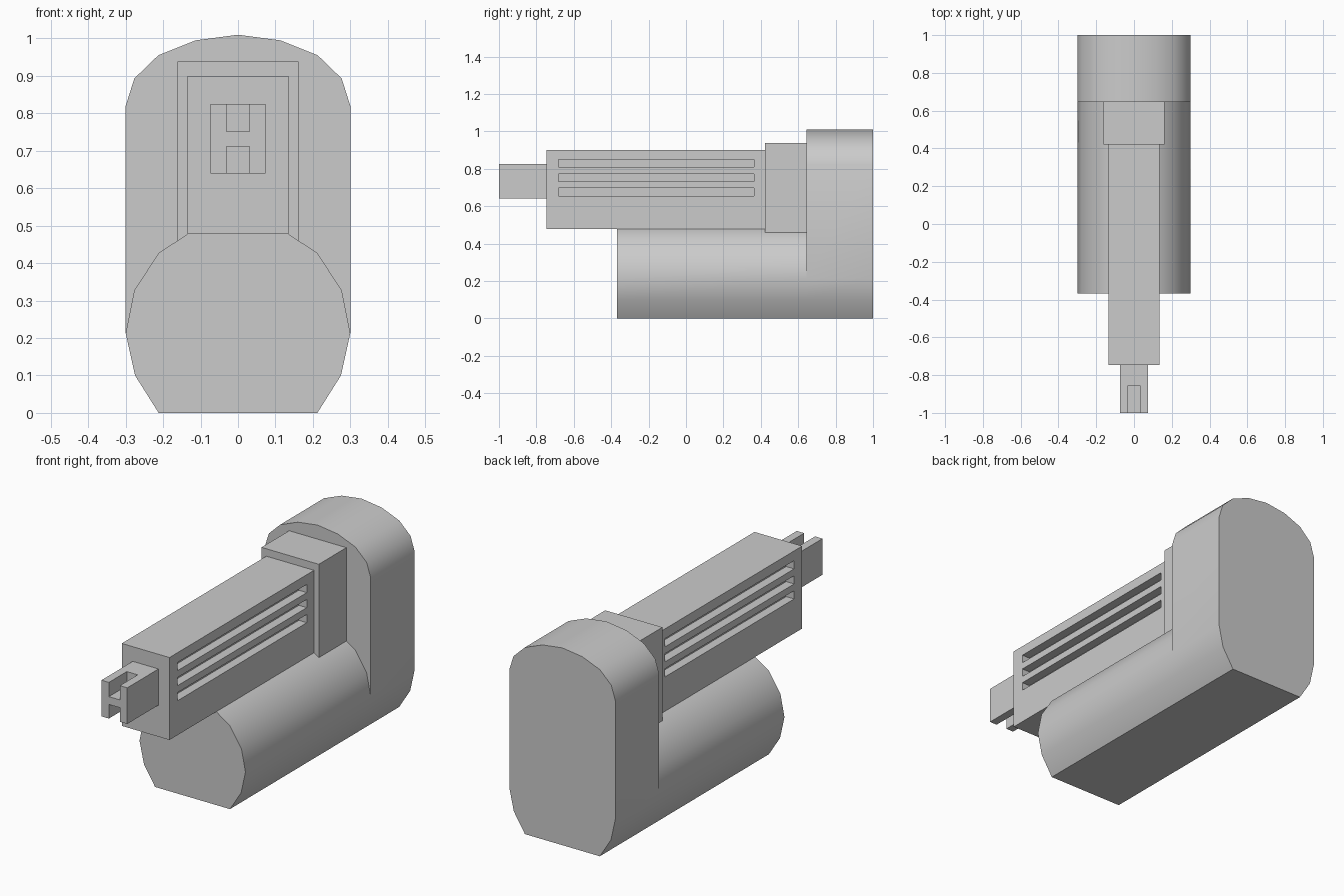
import bpy, bmesh, math

if "Cube" in bpy.data.objects:
    bpy.data.objects.remove(bpy.data.objects["Cube"])

grey = bpy.data.materials.new("plain grey")
grey.diffuse_color = (0.6, 0.6, 0.6, 1)
grey.use_nodes = True
grey.node_tree.nodes["Principled BSDF"].inputs["Base Color"].default_value = grey.diffuse_color


def finish(name, bm):
    bmesh.ops.recalc_face_normals(bm, faces=bm.faces)
    me = bpy.data.meshes.new(name)
    bm.to_mesh(me)
    bm.free()
    ob = bpy.data.objects.new(name, me)
    bpy.context.collection.objects.link(ob)
    me.materials.append(grey)
    return ob


def boxes(name, spans):
    """One object from boxes given as (x0, x1, y0, y1, z0, z1)."""
    bm = bmesh.new()
    for x0, x1, y0, y1, z0, z1 in spans:
        verts = bmesh.ops.create_cube(bm, size=1)["verts"]
        for v in verts:
            v.co.x = x1 if v.co.x > 0 else x0
            v.co.y = y1 if v.co.y > 0 else y0
            v.co.z = z1 if v.co.z > 0 else z0
    return finish(name, bm)


def cut(ob, cutter):
    cutter.hide_render = True
    mod = ob.modifiers.new("cut", "BOOLEAN")
    mod.operation = "DIFFERENCE"
    mod.solver = "EXACT"
    mod.object = cutter
    bpy.context.view_layer.objects.active = ob
    bpy.ops.object.modifier_apply(modifier=mod.name)
    bpy.data.objects.remove(cutter)


def arch(half, top):
    """Right-to-left arch from its right half and its top point."""
    return half + [(0, top)] + [(-x, z) for x, z in reversed(half)]


# Body: rounded drum with a tall rear block sharing its flat base
base = [(-0.30, 0.213), (-0.275, 0.10), (-0.212, 0), (0.212, 0), (0.275, 0.10), (0.30, 0.213)]
low = arch([(0.277, 0.327), (0.212, 0.427), (0.113, 0.492)], 0.513)
high = arch([(0.30, 0.82), (0.277, 0.893), (0.213, 0.955), (0.113, 0.995)], 1.01)

bm = bmesh.new()


def ring(points, y):
    return [bm.verts.new((x, y, z)) for x, z in points]


def bridge(a, b):
    for i in range(len(a)):
        j = (i + 1) % len(a)
        bm.faces.new((a[i], a[j], b[j], b[i]))


front = ring(base + low, -0.368)
mid_base, mid_low, mid_high = ring(base, 0.645), ring(low, 0.645), ring(high, 0.645)
back = ring(base + high, 1.0)
bridge(front, mid_base + mid_low)
bridge(mid_base + mid_high, back)
bm.faces.new(front)
bm.faces.new(back)
bm.faces.new([mid_base[-1]] + mid_high + [mid_base[0]] + mid_low[::-1])
body = finish("drum_body", bm)
bpy.context.view_layer.objects.active = body
body.select_set(True)
bpy.ops.object.shade_smooth_by_angle(angle=math.radians(32))
body.select_set(False)

# Collar between the rear block and the barrel housing
boxes("collar", [(-0.162, 0.162, 0.422, 0.65, 0.457, 0.938)])

# Barrel housing with three long slots on each side
housing = boxes("barrel_housing", [(-0.135, 0.135, -0.747, 0.43, 0.478, 0.90)])
slots = []
for z in (0.675, 0.752, 0.829):
    for x0, x1 in ((0.09, 0.2), (-0.2, -0.09)):
        slots.append((x0, x1, -0.682, 0.364, z - 0.021, z + 0.021))
cut(housing, boxes("slot_cutter", slots))

# Front tip, notched above and below at its end
tip = boxes("front_tip", [(-0.073, 0.073, -1.0, -0.74, 0.64, 0.825)])
cut(tip, boxes("notch_cutter", [(-0.031, 0.031, -1.1, -0.855, 0.752, 0.9),
                                (-0.031, 0.031, -1.1, -0.855, 0.55, 0.712)]))
